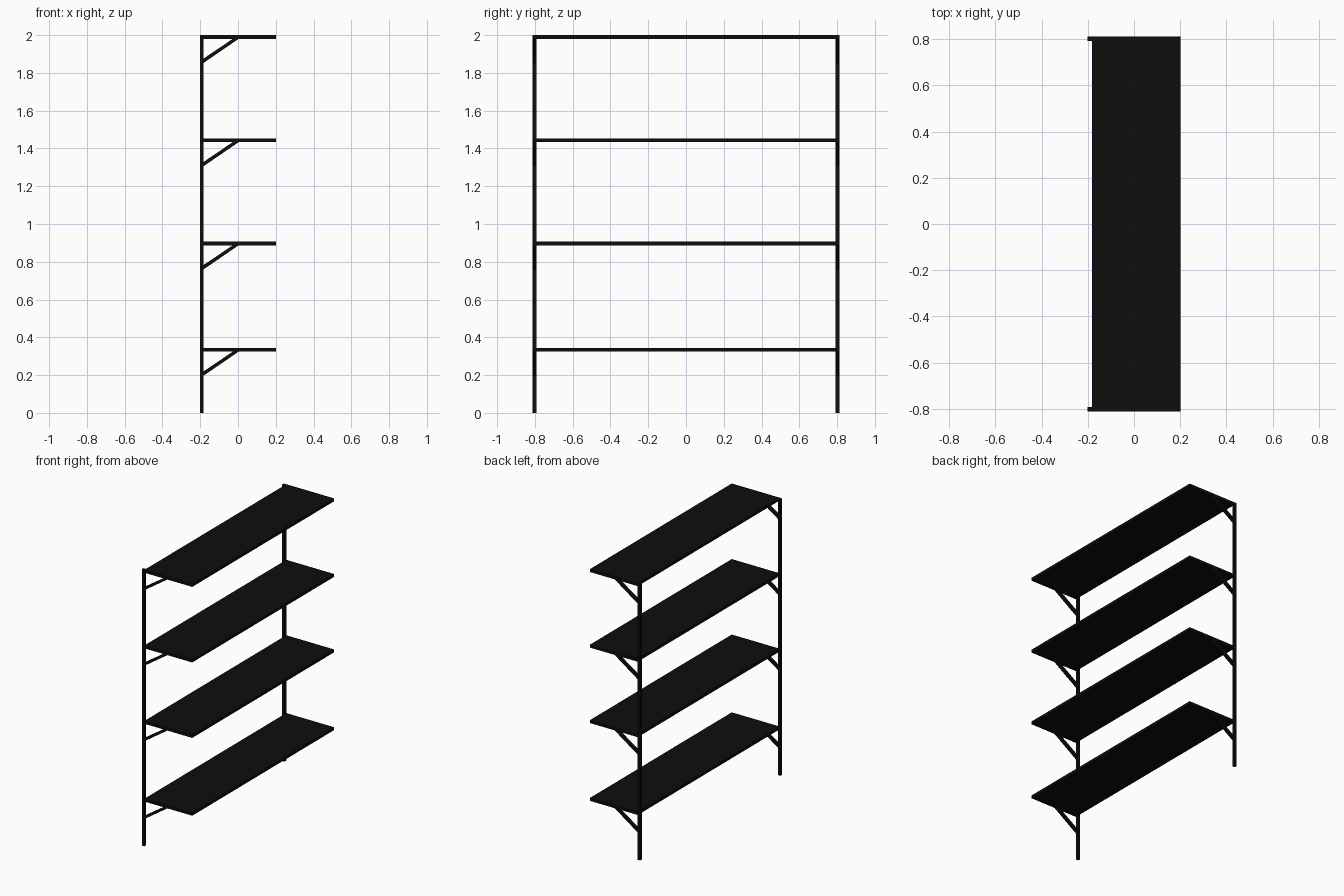
import bpy, bmesh
from mathutils import Matrix

if "Cube" in bpy.data.objects:
    bpy.data.objects.remove(bpy.data.objects["Cube"])

mat = bpy.data.materials.new("black_metal")
mat.diffuse_color = (0.004, 0.004, 0.004, 1)
mat.use_nodes = True
mat.node_tree.nodes["Principled BSDF"].inputs["Base Color"].default_value = mat.diffuse_color

HX, HY, T = 0.202, 0.812, 0.02      # half depth, half width, tube size
LEVELS = [0.334, 0.897, 1.443, 1.99]


def finish(name, bm):
    bmesh.ops.recalc_face_normals(bm, faces=bm.faces)
    me = bpy.data.meshes.new(name)
    bm.to_mesh(me)
    bm.free()
    ob = bpy.data.objects.new(name, me)
    ob.data.materials.append(mat)
    bpy.context.collection.objects.link(ob)
    return ob


def box(name, x0, x1, y0, y1, z0, z1):
    bm = bmesh.new()
    m = Matrix.Translation(((x0 + x1) / 2, (y0 + y1) / 2, (z0 + z1) / 2))
    m = m @ Matrix.Diagonal((x1 - x0, y1 - y0, z1 - z0, 1))
    bmesh.ops.create_cube(bm, size=1, matrix=m)
    return finish(name, bm)


def brace(name, y0, z):
    # slanted strut cut flush against the post and the arm
    profile = [(-HX + T, z - 0.137), (0.003, z - T / 2),
               (-0.028, z - T / 2), (-HX + T, z - 0.114)]
    bm = bmesh.new()
    f = bm.faces.new([bm.verts.new((x, y0, h)) for x, h in profile])
    r = bmesh.ops.extrude_face_region(bm, geom=[f])
    verts = [v for v in r["geom"] if isinstance(v, bmesh.types.BMVert)]
    bmesh.ops.translate(bm, verts=verts, vec=(0, T, 0))
    return finish(name, bm)


xb = -HX + T                         # front face of the posts
for side, y0 in (("front", -HY), ("back", HY - T)):
    # upright post
    box(f"{side}_post", -HX, xb, y0, y0 + T, 0, 2)
    for i, z in enumerate(LEVELS, 1):
        # shelf arm and its brace
        box(f"{side}_arm_{i}", xb, HX, y0, y0 + T, z - T / 2, z + T / 2)
        brace(f"{side}_brace_{i}", y0, z)

for i, z in enumerate(LEVELS, 1):
    # long rails and shelf panel between the arms
    for side, x0 in (("outer", HX - T), ("inner", xb)):
        box(f"{side}_rail_{i}", x0, x0 + T, -HY + T, HY - T, z - T / 2, z + T / 2)
    box(f"shelf_panel_{i}", xb + T, HX - T, -HY + T, HY - T, z - T / 2 + 0.001, z + T / 2)
